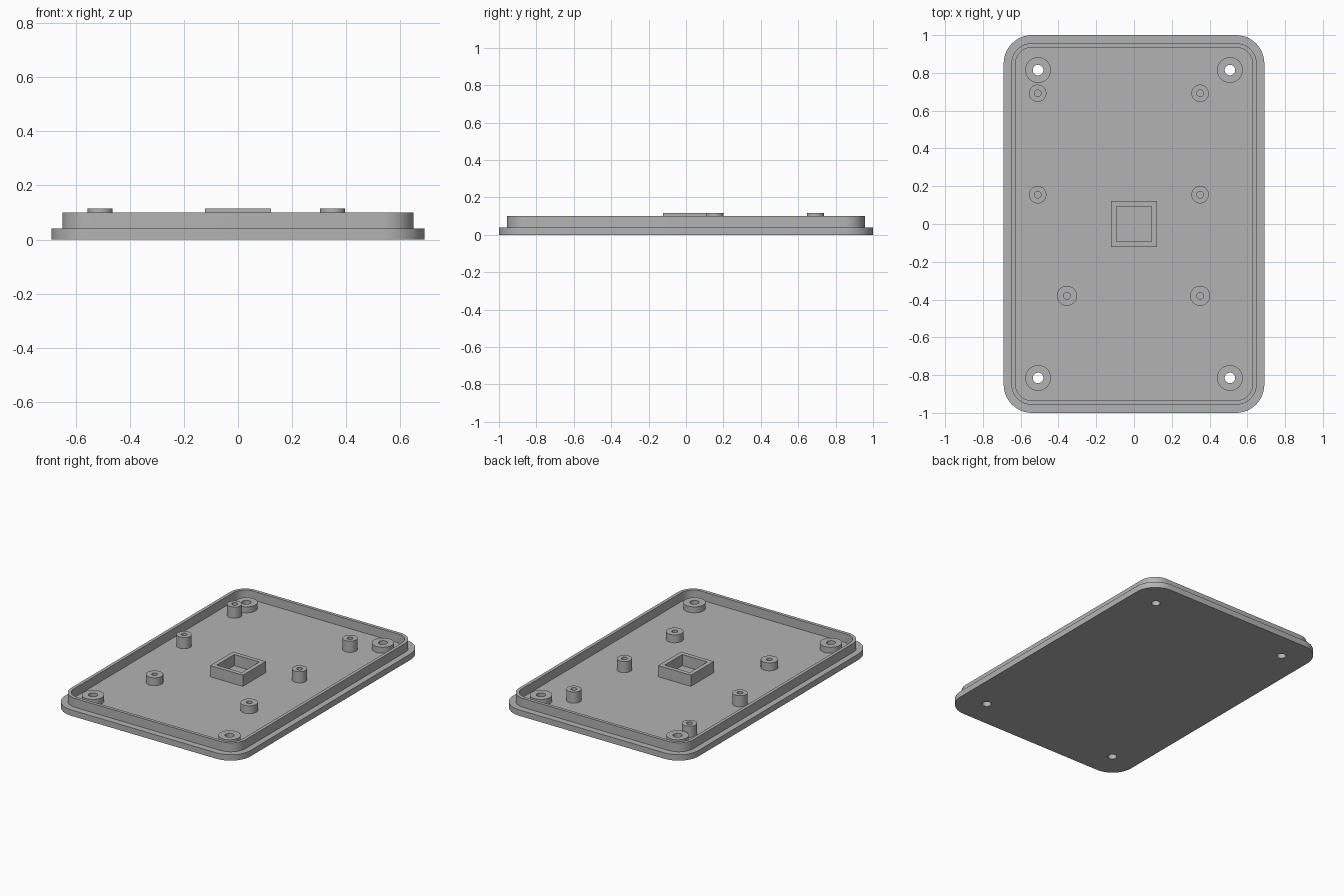
import bpy, bmesh, math

if "Cube" in bpy.data.objects:
    bpy.data.objects.remove(bpy.data.objects["Cube"])

FLOOR = 0.04

gray = bpy.data.materials.new("mid gray")
gray.diffuse_color = (0.45, 0.45, 0.45, 1)
gray.use_nodes = True
gray.node_tree.nodes["Principled BSDF"].inputs["Base Color"].default_value = gray.diffuse_color


def circle(x, y, r, n=40):
    return [(x + r * math.cos(2 * math.pi * i / n),
             y + r * math.sin(2 * math.pi * i / n)) for i in range(n)]


def rounded_rect(hx, hy, r, n=12):
    pts = []
    for k, (sx, sy) in enumerate([(1, 1), (-1, 1), (-1, -1), (1, -1)]):
        for i in range(n + 1):
            a = math.pi / 2 * (k + i / n)
            pts.append((sx * (hx - r) + r * math.cos(a),
                        sy * (hy - r) + r * math.sin(a)))
    return pts


def square(h):
    return [(h, h), (-h, h), (-h, -h), (h, -h)]


def prism(name, loops, z0, z1, open_bottom=True):
    """Extrude an outline with holes; parts on the floor need no underside."""
    bm = bmesh.new()
    edges = []
    for loop in loops:
        vs = [bm.verts.new((x, y, z0)) for x, y in loop]
        edges += [bm.edges.new((vs[i], vs[(i + 1) % len(vs)])) for i in range(len(vs))]
    bmesh.ops.triangle_fill(bm, edges=edges, use_beauty=True, use_dissolve=False)
    res = bmesh.ops.extrude_face_region(bm, geom=bm.faces[:], use_keep_orig=True)
    for v in res["geom"]:
        if isinstance(v, bmesh.types.BMVert):
            v.co.z = z1
    bmesh.ops.recalc_face_normals(bm, faces=bm.faces[:])
    if open_bottom:
        under = [f for f in bm.faces if all(abs(v.co.z - z0) < 1e-6 for v in f.verts)]
        bmesh.ops.delete(bm, geom=under, context='FACES')
    mesh = bpy.data.meshes.new(name)
    bm.to_mesh(mesh)
    bm.free()
    mesh.materials.append(gray)
    obj = bpy.data.objects.new(name, mesh)
    bpy.context.collection.objects.link(obj)
    bpy.ops.object.select_all(action='DESELECT')
    obj.select_set(True)
    bpy.context.view_layer.objects.active = obj
    bpy.ops.object.shade_smooth_by_angle(angle=math.radians(30))
    return obj


# Base plate with four through holes
corners = [(sx * 0.508, sy * 0.815) for sx in (-1, 1) for sy in (-1, 1)]
prism("base_plate",
      [rounded_rect(0.69, 1.0, 0.15)] + [circle(x, y, 0.028) for x, y in corners],
      0, FLOOR, open_bottom=False)

# Raised rim set in from the plate edge
prism("rim", [rounded_rect(0.65, 0.957, 0.11), rounded_rect(0.628, 0.935, 0.088)],
      FLOOR, 0.10)

# Low corner screw bosses
for x, y in corners:
    prism("corner_boss", [circle(x, y, 0.068), circle(x, y, 0.028)], FLOOR, 0.08)

# Tall slim standoffs and two shorter, wider ones
for x in (-0.51, 0.35):
    for y in (0.692, 0.155):
        prism("tall_standoff", [circle(x, y, 0.046), circle(x, y, 0.018)], FLOOR, 0.115)
for x in (-0.355, 0.35):
    prism("short_standoff", [circle(x, -0.38, 0.053), circle(x, -0.38, 0.018)], FLOOR, 0.093)

# Square socket wall in the middle
prism("square_socket", [square(0.122), square(0.093)], FLOOR, 0.115)
